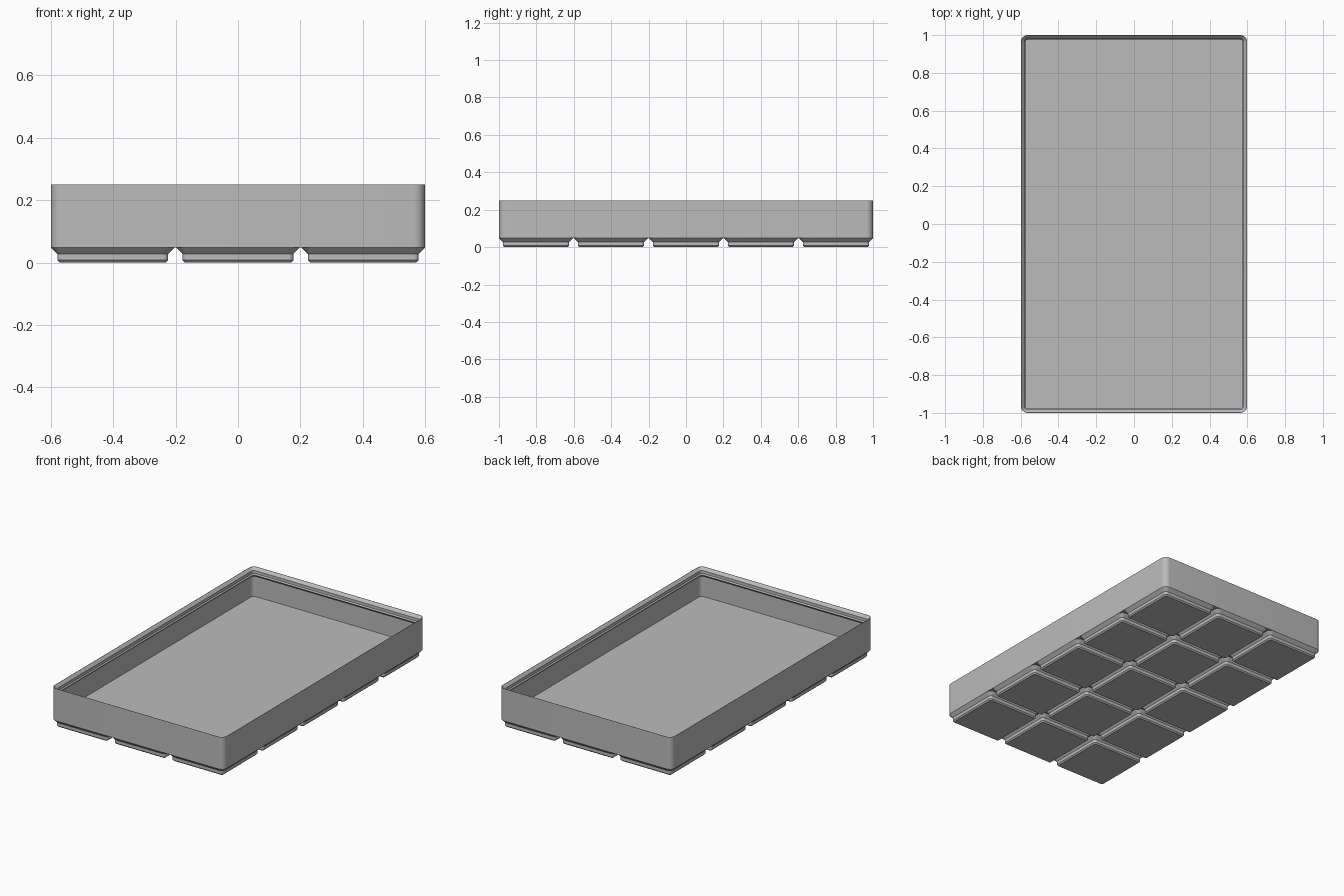
import bpy, bmesh, math

if "Cube" in bpy.data.objects:
    bpy.data.objects.remove(bpy.data.objects["Cube"], do_unlink=True)

grey = bpy.data.materials.new("plain grey")
grey.use_nodes = True
colour = (0.5, 0.5, 0.5, 1)
grey.diffuse_color = colour
grey.node_tree.nodes["Principled BSDF"].inputs["Base Color"].default_value = colour

CORNER = 0.0358
BASE_Z = 0.048
SEGMENTS = 8


def rounded_loop(bm, width, depth, inset, z):
    """Ring of vertices around a rounded rectangle, shrunk by inset."""
    r = max(CORNER - inset, 0.006)
    hx, hy = width / 2 - inset - r, depth / 2 - inset - r
    ring = []
    for q, (sx, sy) in enumerate([(1, 1), (-1, 1), (-1, -1), (1, -1)]):
        for i in range(SEGMENTS + 1):
            a = (q + i / SEGMENTS) * math.pi / 2
            ring.append(bm.verts.new((sx * hx + r * math.cos(a),
                                      sy * hy + r * math.sin(a), z)))
    return ring


def loft(name, width, depth, profile, cap_end, location=(0, 0, 0)):
    """Skin a profile of (inset, z) steps, starting from a closed bottom."""
    bm = bmesh.new()
    rings = [rounded_loop(bm, width, depth, inset, z) for inset, z in profile]
    bm.faces.new(rings[0][::-1])
    for low, high in zip(rings, rings[1:]):
        for i in range(len(low)):
            j = (i + 1) % len(low)
            bm.faces.new((low[i], low[j], high[j], high[i]))
    if cap_end:
        bm.faces.new(rings[-1])
    mesh = bpy.data.meshes.new(name)
    bm.to_mesh(mesh)
    bm.free()
    mesh.materials.append(grey)
    obj = bpy.data.objects.new(name, mesh)
    obj.location = location
    bpy.context.collection.objects.link(obj)
    bpy.ops.object.select_all(action='DESELECT')
    obj.select_set(True)
    bpy.context.view_layer.objects.active = obj
    bpy.ops.object.shade_smooth_by_angle(angle=math.radians(30))
    return obj


# Tray: outer wall, stepped stacking lip, undercut, inner wall and floor
tray_profile = [
    (0, BASE_Z), (0, 0.25), (0.0015, 0.25),
    (0.018, 0.233), (0.018, 0.215), (0.0245, 0.208),
    (0.0095, 0.193), (0.0095, 0.066),
]
loft("tray", 1.198, 2.0, tray_profile, True)

# Feet: a grid of chamfered pads under the tray
PITCH = 0.401
FOOT = 0.396
foot_profile = [(0.028, 0), (0.0205, 0.0076), (0.0205, 0.0275), (0, BASE_Z)]
for col in range(3):
    for row in range(5):
        loft(f"foot_{col + 1}_{row + 1}", FOOT, FOOT, foot_profile, False,
             ((col - 1) * PITCH, (row - 2) * PITCH, 0))
